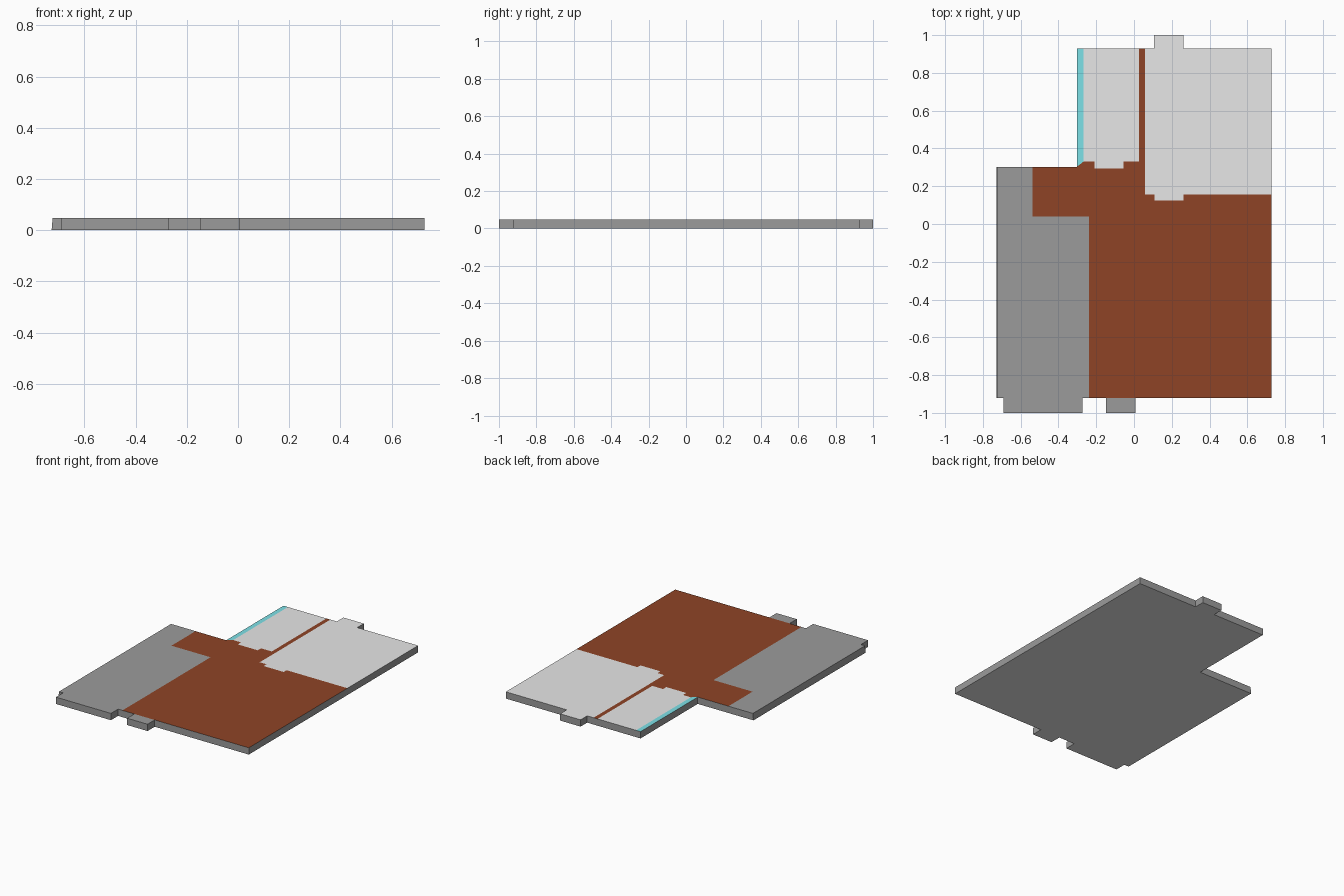
import bpy

H = 0.047      # slab thickness
TAPER = 0.004  # slight lean of the left wall


def material(name, rgb):
    m = bpy.data.materials.new(name)
    m.diffuse_color = (*rgb, 1)
    return m


GREY = material("mid grey", (0.33, 0.33, 0.33))
LIGHT = material("light grey", (0.8, 0.8, 0.8))
BROWN = material("brown", (0.275, 0.057, 0.019))
CYAN = material("cyan", (0.215, 0.78, 0.83))


def build(name, verts, faces, mat):
    mesh = bpy.data.meshes.new(name)
    mesh.from_pydata(verts, [], faces)
    mesh.materials.append(mat)
    mesh.update()
    obj = bpy.data.objects.new(name, mesh)
    bpy.context.collection.objects.link(obj)
    return obj


def top_point(x, y):
    return (x + TAPER if x < -0.72 else x, y, H)


def floor(name, pts, mat):
    """Flat floor area closing the top of the slab (counter-clockwise outline)."""
    build(name, [top_point(x, y) for x, y in pts], [range(len(pts))], mat)


# Slab sides and underside
outline = [(-.728, -.922), (-.692, -.922), (-.692, -1), (-.272, -1), (-.272, -.922),
           (-.147, -.922), (-.147, -1), (.008, -1), (.008, -.922), (.728, -.922),
           (.728, .928), (.262, .928), (.262, 1), (.106, 1), (.106, .928),
           (-.302, .928), (-.302, .303), (-.728, .303)]
n = len(outline)
verts = [(x, y, 0) for x, y in outline] + [top_point(x, y) for x, y in outline]
walls = [(i, (i + 1) % n, n + (i + 1) % n, n + i) for i in range(n)]
build("slab_walls", verts, walls, GREY)
build("slab_underside", verts[:n], [range(n - 1, -1, -1)], LIGHT)

# Grey terrace on the left with its front step, and the entrance step
floor("terrace_floor", [(-.728, -.922), (-.692, -.922), (-.692, -1), (-.272, -1),
                        (-.272, -.922), (-.238, -.922), (-.238, .04), (-.537, .04),
                        (-.537, .303), (-.728, .303)], GREY)
floor("entrance_step", [(-.147, -1), (.008, -1), (.008, -.922), (-.147, -.922)], GREY)

# Brown main floor, running up between the two light rooms
floor("main_floor", [(-.238, -.922), (.728, -.922), (.728, .156), (.262, .156),
                     (.262, .124), (.109, .124), (.109, .156), (.057, .156),
                     (.057, .928), (.027, .928), (.027, .33), (-.055, .33),
                     (-.055, .294), (-.208, .294), (-.208, .33), (-.268, .33),
                     (-.302, .303), (-.537, .303), (-.537, .04), (-.238, .04)], BROWN)

# Light rooms with their doorways
floor("small_room_floor", [(-.208, .294), (-.055, .294), (-.055, .33), (.027, .33),
                           (.027, .928), (-.268, .928), (-.268, .33), (-.208, .33)], LIGHT)
floor("large_room_floor", [(.109, .124), (.262, .124), (.262, .156), (.728, .156),
                           (.728, .928), (.262, .928), (.262, 1), (.106, 1),
                           (.106, .928), (.057, .928), (.057, .156), (.109, .156)], LIGHT)

# Cyan border strip
floor("border_strip", [(-.302, .303), (-.268, .33), (-.268, .928), (-.302, .928)], CYAN)
